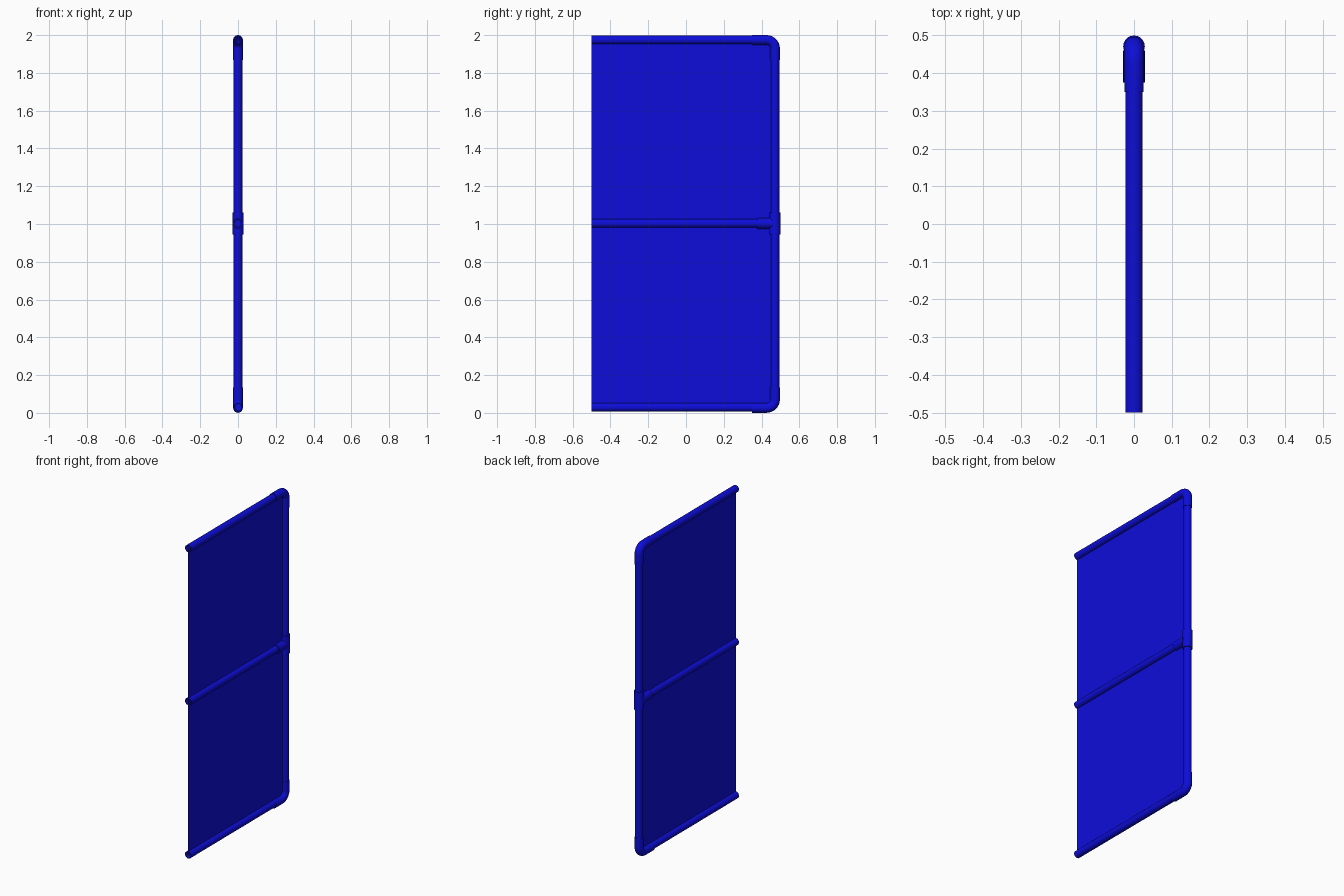
import bpy, bmesh, math
from mathutils import Vector

if "Cube" in bpy.data.objects:
    bpy.data.objects.remove(bpy.data.objects["Cube"])

SIDES = 20
R_PIPE, R_ELBOW, R_TEE = 0.0225, 0.0258, 0.0287
Z_BOT, Z_MID, Z_TOP = 0.0262, 1.003, 1.9742
Y_POST, Y_END = 0.4713, -0.5

blue = bpy.data.materials.new("deep blue")
blue.diffuse_color = (0.004, 0.004, 0.7, 1.0)
blue.use_nodes = True
blue.node_tree.nodes["Principled BSDF"].inputs["Base Color"].default_value = blue.diffuse_color


def finish(bm, name):
    bmesh.ops.recalc_face_normals(bm, faces=bm.faces)
    mesh = bpy.data.meshes.new(name)
    bm.to_mesh(mesh)
    bm.free()
    mesh.materials.append(blue)
    ob = bpy.data.objects.new(name, mesh)
    bpy.context.collection.objects.link(ob)
    bpy.ops.object.select_all(action='DESELECT')
    bpy.context.view_layer.objects.active = ob
    ob.select_set(True)
    bpy.ops.object.shade_smooth_by_angle(angle=math.radians(35))
    return ob


def sweep(bm, path, r_out, r_in):
    """Hollow tube along (y, z) points; outer wall, then back along the inner wall."""
    pts = [Vector((0, y, z)) for y, z in path]
    stations = []
    for i, p in enumerate(pts):
        t = (pts[min(i + 1, len(pts) - 1)] - pts[max(i - 1, 0)]).normalized()
        stations.append((p, Vector((0, -t.z, t.y))))
    loop = [(p, n, r_out) for p, n in stations] + [(p, n, r_in) for p, n in reversed(stations)]
    rings = []
    for p, n, r in loop:
        ring = []
        for k in range(SIDES):
            a = 2 * math.pi * k / SIDES
            ring.append(bm.verts.new(p + Vector((r * math.cos(a), 0, 0)) + n * (r * math.sin(a))))
        rings.append(ring)
    for i, a in enumerate(rings):
        b = rings[(i + 1) % len(rings)]
        for k in range(SIDES):
            j = (k + 1) % SIDES
            bm.faces.new((a[k], a[j], b[j], b[k]))


def tube(name, paths, r_out, r_in):
    bm = bmesh.new()
    for path in paths:
        sweep(bm, path, r_out, r_in)
    return finish(bm, name)


# Rails and post
for name, z, y in (("bottom_rail", Z_BOT + 0.003, 0.42), ("middle_rail", Z_MID, 0.45),
                   ("top_rail", Z_TOP, 0.42)):
    tube(name, [[(Y_END, z), (y, z)]], R_PIPE, 0.018)
tube("post", [[(Y_POST, 0.075), (Y_POST, 1.925)]], R_PIPE, 0.018)

# Corner elbows
BEND = 0.045
for name, z, s in (("bottom_elbow", Z_BOT, 1), ("top_elbow", Z_TOP, -1)):
    path = [(0.35, z)]
    for i in range(9):
        a = math.pi / 2 * i / 8
        path.append((Y_POST - BEND + BEND * math.sin(a), z + s * BEND * (1 - math.cos(a))))
    path.append((Y_POST, z + s * 0.107))
    tube(name, [path], R_ELBOW, 0.0215)

# Tee joint
tube("tee_joint", [[(Y_POST, Z_MID - 0.058), (Y_POST, Z_MID + 0.058)],
                   [(0.375, Z_MID), (0.46, Z_MID)]], R_TEE, 0.0222)

# Flat panel stretched between the rails
bm = bmesh.new()
for z0, z1 in ((Z_BOT, Z_MID), (Z_MID, Z_TOP)):
    bm.faces.new([bm.verts.new((0, y, z)) for y, z in
                  ((Y_END, z0), (Y_POST, z0), (Y_POST, z1), (Y_END, z1))])
bmesh.ops.remove_doubles(bm, verts=bm.verts, dist=1e-5)
finish(bm, "panel")
